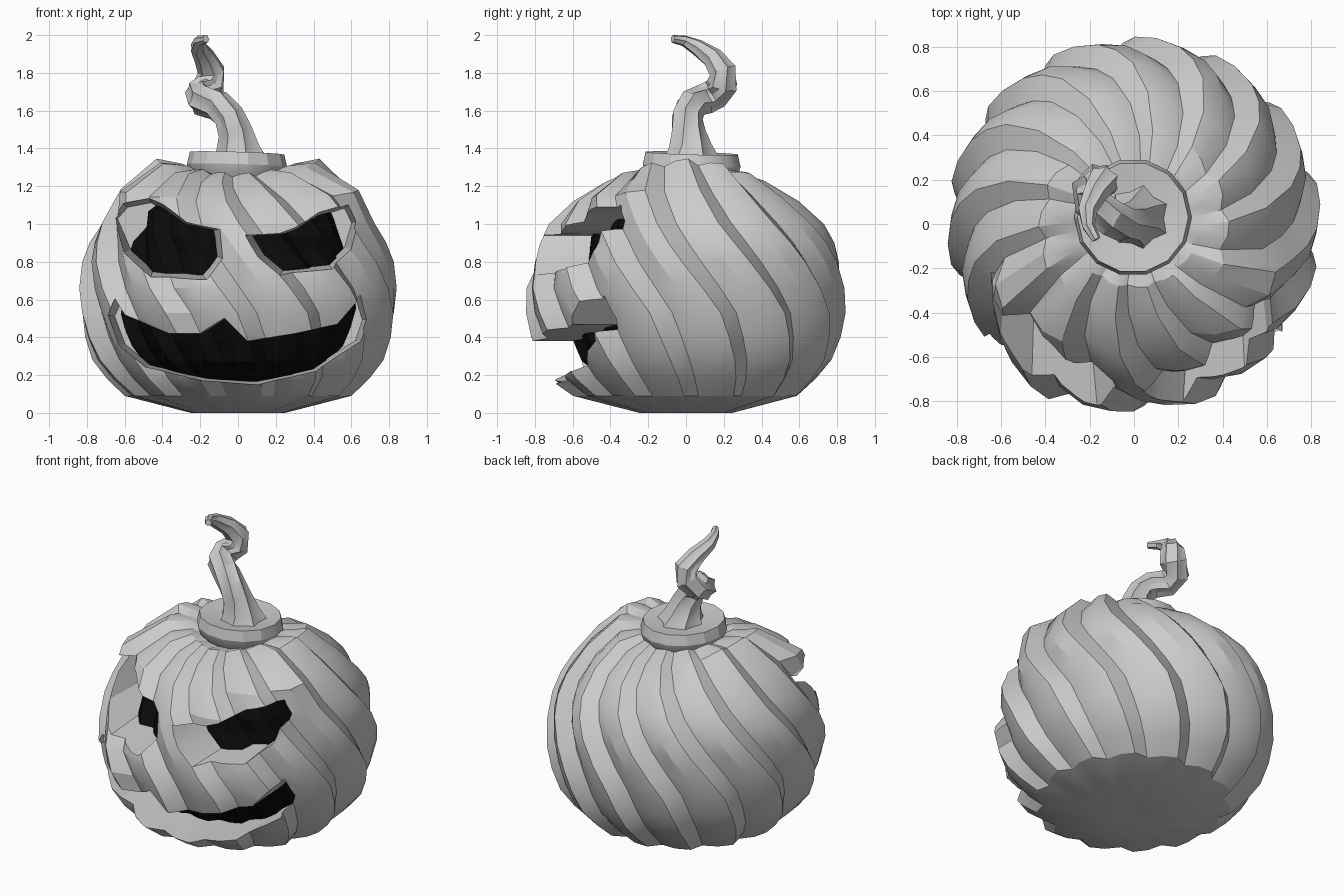
import bpy, bmesh, math
from mathutils import Vector

if "Cube" in bpy.data.objects:
    bpy.data.objects.remove(bpy.data.objects["Cube"])

def make(name, verts, faces):
    me = bpy.data.meshes.new(name)
    me.from_pydata(verts, [], faces)
    bm = bmesh.new()
    bm.from_mesh(me)
    bmesh.ops.recalc_face_normals(bm, faces=bm.faces)
    bm.to_mesh(me)
    bm.free()
    ob = bpy.data.objects.new(name, me)
    bpy.context.collection.objects.link(ob)
    return ob

def activate(ob):
    bpy.ops.object.select_all(action='DESELECT')
    ob.select_set(True)
    bpy.context.view_layer.objects.active = ob

def loft(name, rings):
    """Skin closed rings of equal size and cap both ends."""
    n = len(rings[0])
    verts = [v for ring in rings for v in ring]
    faces = [(k*n + i, k*n + (i+1) % n, (k+1)*n + (i+1) % n, (k+1)*n + i)
             for k in range(len(rings) - 1) for i in range(n)]
    faces += [tuple(range(n))[::-1], tuple(range((len(rings)-1)*n, len(rings)*n))]
    return make(name, verts, faces)

def smooth(ob, angle):
    activate(ob)
    bpy.ops.object.shade_smooth_by_angle(angle=math.radians(angle))

# Pumpkin body: swirled ribs on a turned profile, with sculpted face
PROFILE = [(.02, .03), (.25, 0), (.6, .09), (.695, .18), (.775, .28), (.82, .4), (.845, .53),
           (.845, .66), (.825, .8), (.79, .9), (.73, 1.0), (.6, 1.12), (.43, 1.22), (.29, 1.27),
           (.2, 1.25), (.03, 1.23)]
RIBS = 14
RIB = [(0, .91), (.35, .975), (.7, 1.0)]
# face bumps: x, z, width, height, outward push
BUMPS = [(-.36, .9, .22, .13, -.06), (.36, .9, .22, .13, -.06),
         (-.34, .6, .17, .12, .05), (.34, .6, .2, .12, .02),
         (-.52, 1.1, .17, .11, .11), (.52, 1.1, .17, .11, .11),
         (0, .16, .4, .06, .05)]

def body_point(r, z, rib, t, f):
    twist = (.55 - z) * (54 if z > .55 else 28)
    a = math.radians(-6 + (rib + t) * 360 / RIBS + twist)
    depth = min(1, max(.4, r / .5))
    rr = r * (1 - (1 - f) * depth)
    x, y = rr * math.cos(a), rr * math.sin(a)
    if y < 0:
        push = sum(p * math.exp(-((x-bx)/w)**2 - ((z-bz)/h)**2) for bx, bz, w, h, p in BUMPS)
        rr += push * min(1, -y / .25)
        x, y = rr * math.cos(a), rr * math.sin(a)
    # ribs ride up the top, and shoulders rise left and right of the stem
    if z > .8:
        z += .13 * math.cos(a)**2 * math.exp(-((r - .46) / .17)**2)
        z -= .35 * (1 - f) * math.exp(-((r - .42) / .2)**2)
    return (x, y, z)

rings = [[body_point(r, z, k, t, f) for k in range(RIBS) for t, f in RIB] for r, z in PROFILE]
body = loft("pumpkin_body", rings)

# Dark interior seen through the carved holes
S = .76
core = loft("dark_interior", [[(x*S, y*S, .65 + (z - .65)*.8) for x, y, z in ring] for ring in rings])
black = bpy.data.materials.new("black")
black.diffuse_color = (.003, .003, .003, 1)
black.use_nodes = True
black.node_tree.nodes["Principled BSDF"].inputs["Base Color"].default_value = black.diffuse_color
core.data.materials.append(black)

# Carved eyes and mouth: tapered cutters from front-view outlines
LEFT_EYE = [(-.71, 1.05), (-.64, 1.13), (-.48, 1.16), (-.39, 1.11), (-.27, 1.01), (-.1, .97),
            (-.09, .82), (-.18, .72), (-.46, .72), (-.62, .84)]
RIGHT_EYE = [(.05, .94), (.22, .95), (.3, .98), (.43, 1.07), (.62, 1.13), (.67, 1.03),
             (.62, .86), (.5, .76), (.23, .74), (.12, .83)]
MOUTH = [(-.71, .52), (-.67, .61), (-.61, .52), (-.36, .42), (-.2, .42), (-.07, .5), (.05, .38),
         (.3, .42), (.53, .47), (.61, .56), (.67, .63), (.71, .5), (.67, .38), (.54, .3),
         (.42, .22), (.1, .15), (-.18, .17), (-.5, .24), (-.65, .36)]

def carve(outline, taper):
    cx = sum(p[0] for p in outline) / len(outline)
    cz = sum(p[1] for p in outline) / len(outline)
    loops = [[(cx + (x-cx)*s, y, cz + (z-cz)*s) for x, z in outline]
             for y, s in ((-1.1, 1 + taper*.45), (-.15, 1 - taper*.55))]
    cutter = loft("cutter", loops)
    cutter.hide_render = True
    mod = body.modifiers.new("carve", 'BOOLEAN')
    mod.operation = 'DIFFERENCE'
    mod.solver = 'EXACT'
    mod.object = cutter
    activate(body)
    bpy.ops.object.modifier_apply(modifier=mod.name)
    bpy.data.objects.remove(cutter, do_unlink=True)

carve(LEFT_EYE, .42)
carve(RIGHT_EYE, .42)
carve(MOUTH, .14)
smooth(body, 25)

# Collar under the stem, leaning slightly back
def circle(r, z, n=14, cx=-.005, cy=.03):
    ring = []
    for i in range(n):
        a = 2*math.pi*i/n
        x, y = r*math.cos(a), r*math.sin(a)
        ring.append((cx + x, cy + y, z - .03*(x + y)))
    return ring

collar = loft("stem_collar", [circle(.2, 1.2), circle(.25, 1.26), circle(.265, 1.31),
                              circle(.25, 1.375), circle(.21, 1.37), circle(.1, 1.35)])
smooth(collar, 25)

# Crooked ridged stem: x, y, z, radius
STEM = [(.01, .025, 1.34, .145), (.0, .02, 1.41, .11), (-.015, .01, 1.49, .088), (-.05, .005, 1.57, .08),
        (-.11, .03, 1.63, .08), (-.19, .09, 1.655, .08), (-.2, .16, 1.69, .08),
        (-.15, .195, 1.74, .08), (-.14, .195, 1.81, .07), (-.175, .14, 1.88, .055),
        (-.21, .06, 1.935, .042), (-.205, -.01, 1.97, .028), (-.17, -.07, 1.98, .02)]
pts = [Vector(p[:3]) for p in STEM]
u = Vector((1, 0, 0))
stem_rings = []
for i, p in enumerate(pts):
    d = (pts[min(i+1, len(pts)-1)] - pts[max(i-1, 0)]).normalized()
    u = (u - d * u.dot(d)).normalized()
    v = d.cross(u)
    ring = []
    for k in range(14):
        a = 2*math.pi*k/14 + i*.12
        r = STEM[i][3] * (1.06 if k % 2 else .86)
        ring.append(tuple(p + u*(r*math.cos(a)) + v*(r*math.sin(a))))
    stem_rings.append(ring)
stem = loft("stem", stem_rings)
smooth(stem, 25)
